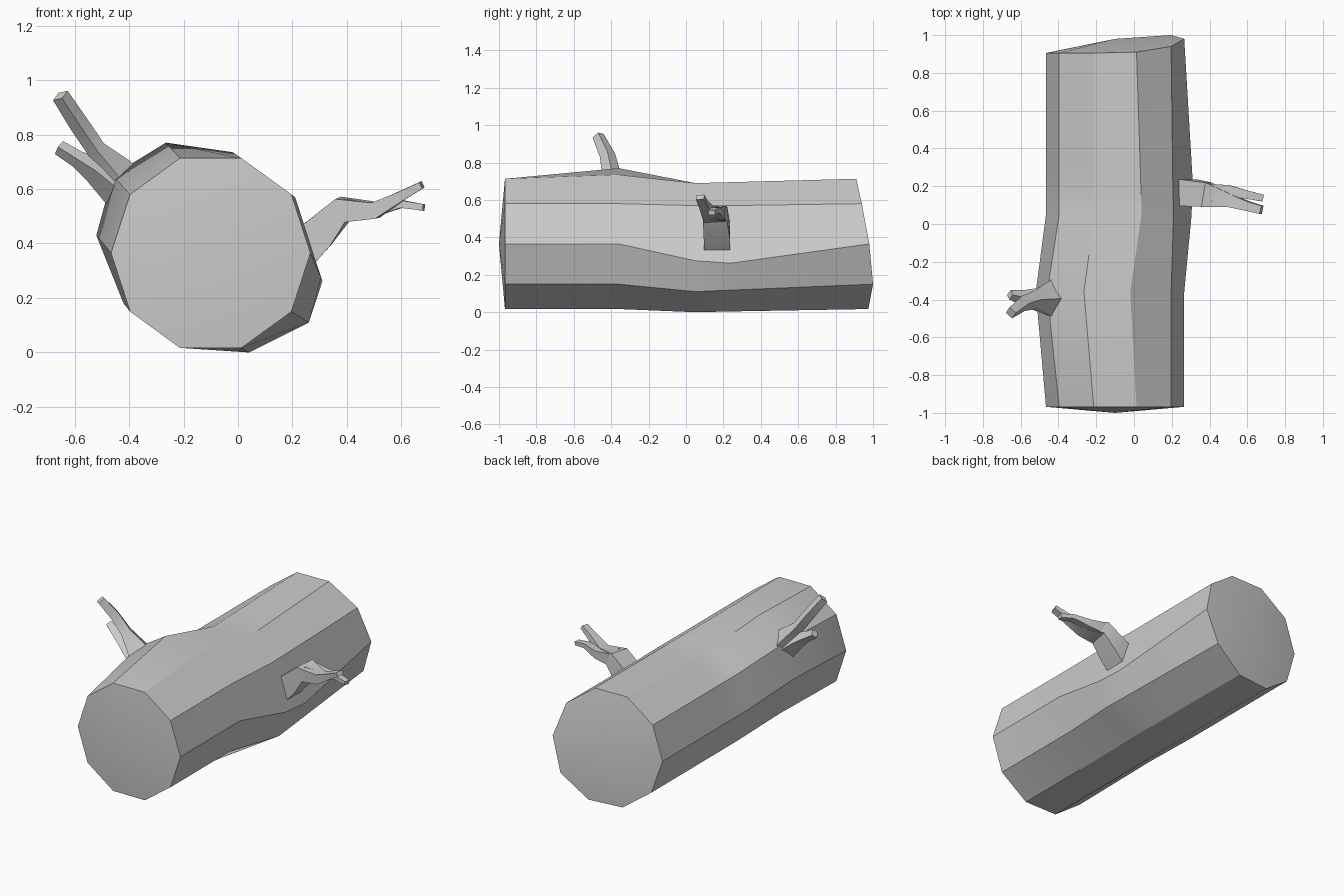
import bpy, bmesh, math
from mathutils import Vector

if "Cube" in bpy.data.objects:
    bpy.data.objects.remove(bpy.data.objects["Cube"])

CX, CZ, R = -0.10, 0.365, 0.366


def finish(bm, name):
    bmesh.ops.recalc_face_normals(bm, faces=bm.faces)
    me = bpy.data.meshes.new(name)
    bm.to_mesh(me)
    bm.free()
    ob = bpy.data.objects.new(name, me)
    bpy.context.collection.objects.link(ob)
    bpy.ops.object.select_all(action='DESELECT')
    ob.select_set(True)
    bpy.context.view_layer.objects.active = ob
    bpy.ops.object.shade_smooth_by_angle(angle=math.radians(30))
    return ob


def bridge(bm, a, b):
    n = len(a)
    for i in range(n):
        bm.faces.new((a[i], a[(i + 1) % n], b[(i + 1) % n], b[i]))


# Log: ten-sided rings, the middle ones pushed out around the branches
deca = [(CX + R * math.cos(math.tau * i / 10), CZ + R * math.sin(math.tau * i / 10))
        for i in range(10)]
left_bump = {2: (-0.02, 0.735), 3: (-0.265, 0.77), 4: (-0.46, 0.65),
             5: (-0.52, 0.43), 6: (-0.42, 0.18)}
right_bump = {0: (0.305, 0.275), 1: (0.21, 0.57), 2: (0.04, 0.69), 3: (-0.21, 0.69),
              8: (0.04, 0.0), 9: (0.26, 0.11)}
right_end = {0: (0.31, 0.262), 1: (0.205, 0.57), 2: (0.035, 0.695), 3: (-0.21, 0.695),
             8: (0.033, 0.004), 9: (0.247, 0.118)}
back_y = [0.98, 0.94, 0.91, 0.905, 0.905, 0.905, 0.92, 0.95, 0.975, 1.0]
sections = [([-0.968] * 10, {}), ([-0.36] * 10, left_bump),
            ([0.05] * 10, right_bump), ([0.24] * 10, right_end), (back_y, {})]

bm = bmesh.new()
rings = []
for ys, moved in sections:
    pts = [moved.get(i, p) for i, p in enumerate(deca)]
    rings.append([bm.verts.new((x, y, z)) for (x, z), y in zip(pts, ys)])
for a, b in zip(rings, rings[1:]):
    bridge(bm, a, b)
# Slightly domed cut ends
for ring, y in ((rings[0], -1.0), (rings[-1], 0.98)):
    tip = bm.verts.new((CX, y, CZ))
    for i in range(10):
        bm.faces.new((ring[i], ring[(i + 1) % 10], tip))
finish(bm, "log")


# Branch: four-sided tapering tube; each station is (x, y, z, half height, half depth)
def branch(name, stations, square=False):
    bm = bmesh.new()
    pts = [Vector(s[:3]) for s in stations]
    loops = []
    for i, s in enumerate(stations):
        d = (pts[min(i + 1, len(pts) - 1)] - pts[max(i - 1, 0)]).normalized()
        u = d.cross(Vector((0, 1, 0))).normalized()
        v = d.cross(u)
        if square:
            corners = [(1, 1), (-1, 1), (-1, -1), (1, -1)]
        else:
            corners = [(1, 0), (0, 1), (-1, 0), (0, -1)]
        loops.append([bm.verts.new(pts[i] + u * s[3] * a + v * s[4] * b)
                      for a, b in corners])
    for a, b in zip(loops, loops[1:]):
        bridge(bm, a, b)
    bm.faces.new(loops[0])
    bm.faces.new(loops[-1])
    finish(bm, name)


# Left branch with two twigs
branch("left_branch_upper", [(-0.42, -0.39, 0.61, 0.085, 0.11),
                             (-0.45, -0.395, 0.66, 0.07, 0.09),
                             (-0.52, -0.40, 0.745, 0.036, 0.05),
                             (-0.585, -0.42, 0.84, 0.036, 0.042),
                             (-0.652, -0.47, 0.943, 0.032, 0.032)])
branch("left_branch_lower", [(-0.44, -0.40, 0.60, 0.07, 0.09),
                             (-0.52, -0.40, 0.665, 0.05, 0.06),
                             (-0.59, -0.39, 0.71, 0.032, 0.04),
                             (-0.657, -0.375, 0.752, 0.028, 0.025)])
# Right branch with two twigs
branch("right_branch_upper", [(0.21, 0.165, 0.36, 0.075, 0.07),
                              (0.295, 0.165, 0.435, 0.062, 0.07),
                              (0.385, 0.155, 0.525, 0.046, 0.065),
                              (0.505, 0.125, 0.522, 0.03, 0.035),
                              (0.60, 0.095, 0.575, 0.018, 0.025),
                              (0.675, 0.075, 0.615, 0.013, 0.022)], True)
branch("right_branch_lower", [(0.385, 0.165, 0.525, 0.04, 0.05),
                              (0.505, 0.175, 0.525, 0.025, 0.03),
                              (0.60, 0.155, 0.545, 0.014, 0.022),
                              (0.682, 0.137, 0.532, 0.012, 0.018)], True)
